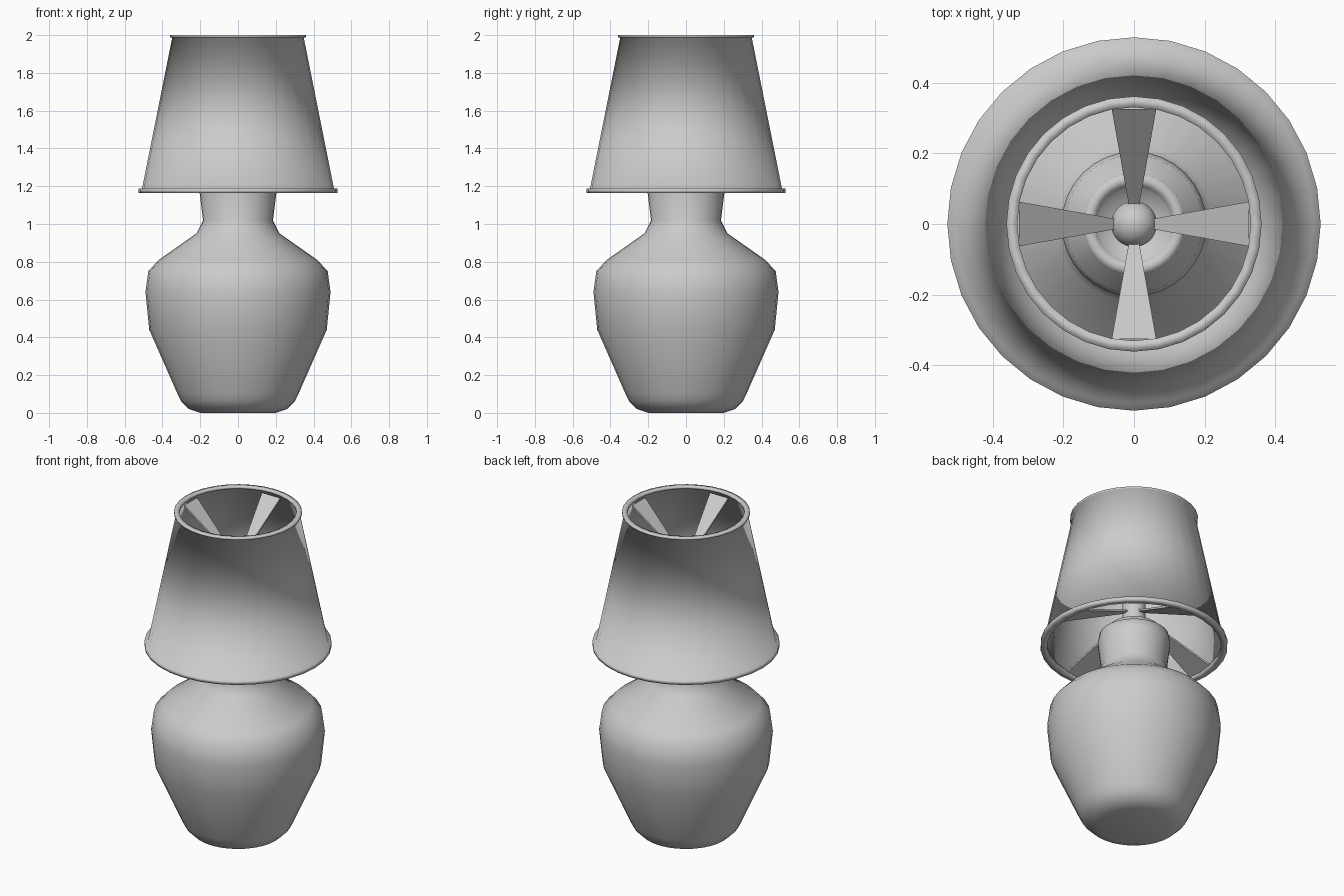
import bpy, bmesh, math
from mathutils import Matrix

cube = bpy.data.objects.get("Cube")
if cube:
    bpy.data.objects.remove(cube)

SIDES = 32

grey = bpy.data.materials.new("light grey")
grey.use_nodes = True
grey.diffuse_color = (0.6, 0.6, 0.6, 1)
grey.node_tree.nodes["Principled BSDF"].inputs["Base Color"].default_value = (0.6, 0.6, 0.6, 1)


def finish(name, bm, smooth):
    bmesh.ops.remove_doubles(bm, verts=bm.verts, dist=0.0005)
    bmesh.ops.recalc_face_normals(bm, faces=bm.faces)
    for f in bm.faces:
        f.smooth = smooth
    mesh = bpy.data.meshes.new(name)
    bm.to_mesh(mesh)
    bm.free()
    mesh.materials.append(grey)
    obj = bpy.data.objects.new(name, mesh)
    bpy.context.collection.objects.link(obj)
    return obj


def lathe(name, profile, closed=False):
    """Spin a (radius, height) profile around the z axis."""
    bm = bmesh.new()
    verts = [bm.verts.new((r, 0, z)) for r, z in profile]
    pairs = list(zip(verts, verts[1:]))
    if closed:
        pairs.append((verts[-1], verts[0]))
    edges = [bm.edges.new(p) for p in pairs]
    bmesh.ops.spin(bm, geom=verts + edges, cent=(0, 0, 0), axis=(0, 0, 1),
                   angle=math.tau, steps=SIDES)
    return finish(name, bm, True)


def spoke_ring(name, inner, outer, thick=0.012):
    """Four tapered flat arms; inner and outer are (radius, height, half width)."""
    bm = bmesh.new()
    for i in range(4):
        corners = []
        for r, z, w in (inner, outer):
            corners.append([bm.verts.new((r, s * w, z + dz))
                            for s, dz in ((-1, 0), (1, 0), (1, -thick), (-1, -thick))])
        a, b = corners
        bm.faces.new(a)
        bm.faces.new(b)
        for k in range(4):
            n = (k + 1) % 4
            bm.faces.new((a[k], a[n], b[n], b[k]))
        bmesh.ops.rotate(bm, verts=a + b, cent=(0, 0, 0),
                         matrix=Matrix.Rotation(i * math.pi / 2, 3, "Z"))
    return finish(name, bm, False)


# Vase body with rounded foot, shoulder, neck and socket lip
lathe("lamp_base", [
    (0, 0), (0.2, 0), (0.26, 0.02), (0.3, 0.06), (0.32, 0.1),
    (0.47, 0.44), (0.49, 0.64), (0.475, 0.75), (0.42, 0.81),
    (0.22, 0.95), (0.185, 1.02), (0.205, 1.18), (0.195, 1.235),
    (0.15, 1.26), (0.145, 1.28), (0.128, 1.29), (0.11, 1.28),
    (0.1, 1.24), (0, 1.24)])

# Centre post with domed top
dome = [(0.065 * math.cos(t), 1.71 + 0.065 * math.sin(t))
        for t in (math.pi / 2 * k / 5 for k in range(6))]
lathe("centre_post", [(0.065, 1.23)] + dome)

# Tapered shade with a flange at each end
lathe("lamp_shade", [
    (0.508, 1.188), (0.348, 1.988), (0.361, 1.988), (0.361, 2.0),
    (0.33, 2.0), (0.33, 1.985), (0.338, 1.985), (0.498, 1.19),
    (0.49, 1.19), (0.49, 1.165), (0.528, 1.165), (0.528, 1.188)], closed=True)

# Arms holding the shade to the post
spoke_ring("upper_arms", (0.05, 1.73, 0.014), (0.325, 1.975, 0.063))
spoke_ring("lower_arms", (0.05, 1.38, 0.014), (0.495, 1.19, 0.088))
